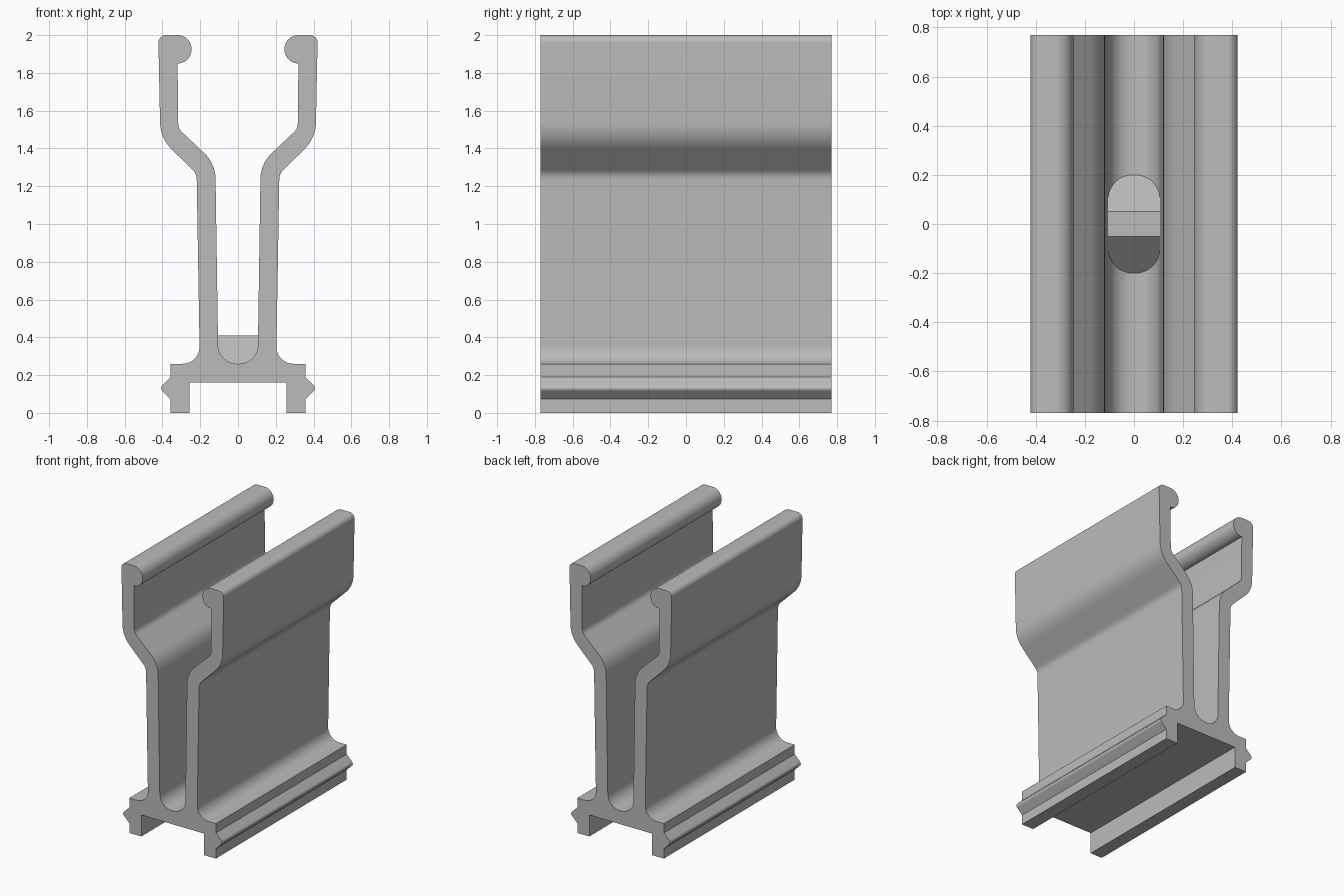
import bpy
import bmesh
import math
from mathutils import Vector

cube = bpy.data.objects.get("Cube")
if cube:
    bpy.data.objects.remove(cube, do_unlink=True)

HALF_LENGTH = 0.77

grey = bpy.data.materials.new("plain grey")
grey.use_nodes = True
COLOUR = (0.5, 0.5, 0.5, 1.0)
grey.diffuse_color = COLOUR
grey.node_tree.nodes["Principled BSDF"].inputs["Base Color"].default_value = COLOUR


def rounded(points):
    """Turn (x, z, radius) corners into an open path with filleted corners."""
    path = []
    for i, (x, z, radius) in enumerate(points):
        p = Vector((x, z))
        if radius == 0:
            path.append(p)
            continue
        a = (Vector(points[i - 1][:2]) - p).normalized()
        b = (Vector(points[i + 1][:2]) - p).normalized()
        half = a.angle(b) / 2
        centre = p + (a + b).normalized() * radius / math.sin(half)
        start = p + a * radius / math.tan(half) - centre
        sweep = start.angle_signed(p + b * radius / math.tan(half) - centre)
        steps = max(4, math.ceil(abs(sweep) / math.radians(7)))
        for k in range(steps + 1):
            t = -sweep * k / steps
            c, s = math.cos(t), math.sin(t)
            path.append(centre + Vector((start.x * c - start.y * s,
                                         start.x * s + start.y * c)))
    return path


def extrude(name, outline, direction):
    """Make a solid from 3D outline points pushed along a direction."""
    bm = bmesh.new()
    face = bm.faces.new([bm.verts.new(p) for p in outline])
    result = bmesh.ops.extrude_face_region(bm, geom=[face], use_keep_orig=True)
    moved = [v for v in result["geom"] if isinstance(v, bmesh.types.BMVert)]
    bmesh.ops.translate(bm, verts=moved, vec=direction)
    bmesh.ops.recalc_face_normals(bm, faces=bm.faces)
    mesh = bpy.data.meshes.new(name)
    bm.to_mesh(mesh)
    bm.free()
    mesh.materials.append(grey)
    obj = bpy.data.objects.new(name, mesh)
    bpy.context.collection.objects.link(obj)
    return obj


# Half section: channel floor, inner wall, bead lip, outer wall, ridged foot
half = rounded([
    (0, 0.26, 0), (0.104, 0.26, 0.1),
    (0.12, 1.32, 0.19), (0.316, 1.505, 0.06),
    (0.32, 1.85, 0), (0.246, 1.85, 0.0735), (0.246, 2.0, 0.0735),
    (0.422, 2.0, 0.04), (0.411, 1.455, 0.2), (0.219, 1.265, 0.07),
    (0.202, 0.26, 0.09),
    (0.357, 0.26, 0), (0.357, 0.19, 0), (0.415, 0.131, 0.02),
    (0.357, 0.073, 0), (0.357, 0, 0), (0.258, 0, 0), (0.258, 0.16, 0),
])
outline = half + [Vector((-p.x, p.y)) for p in reversed(half[1:])]
rail = extrude("clip_rail", [(p.x, -HALF_LENGTH, p.y) for p in outline],
               (0, 2 * HALF_LENGTH, 0))

bpy.ops.object.select_all(action="DESELECT")
rail.select_set(True)
bpy.context.view_layer.objects.active = rail
bpy.ops.object.shade_smooth_by_angle(angle=math.radians(25))

# Sloped bridge across the middle of the channel, sunk into floor and walls
bridge = [(-0.25, 0.21), (-0.05, 0.41), (0.05, 0.41), (0.25, 0.21)]
extrude("channel_bridge", [(-0.14, y, z) for y, z in bridge], (0.28, 0, 0))
